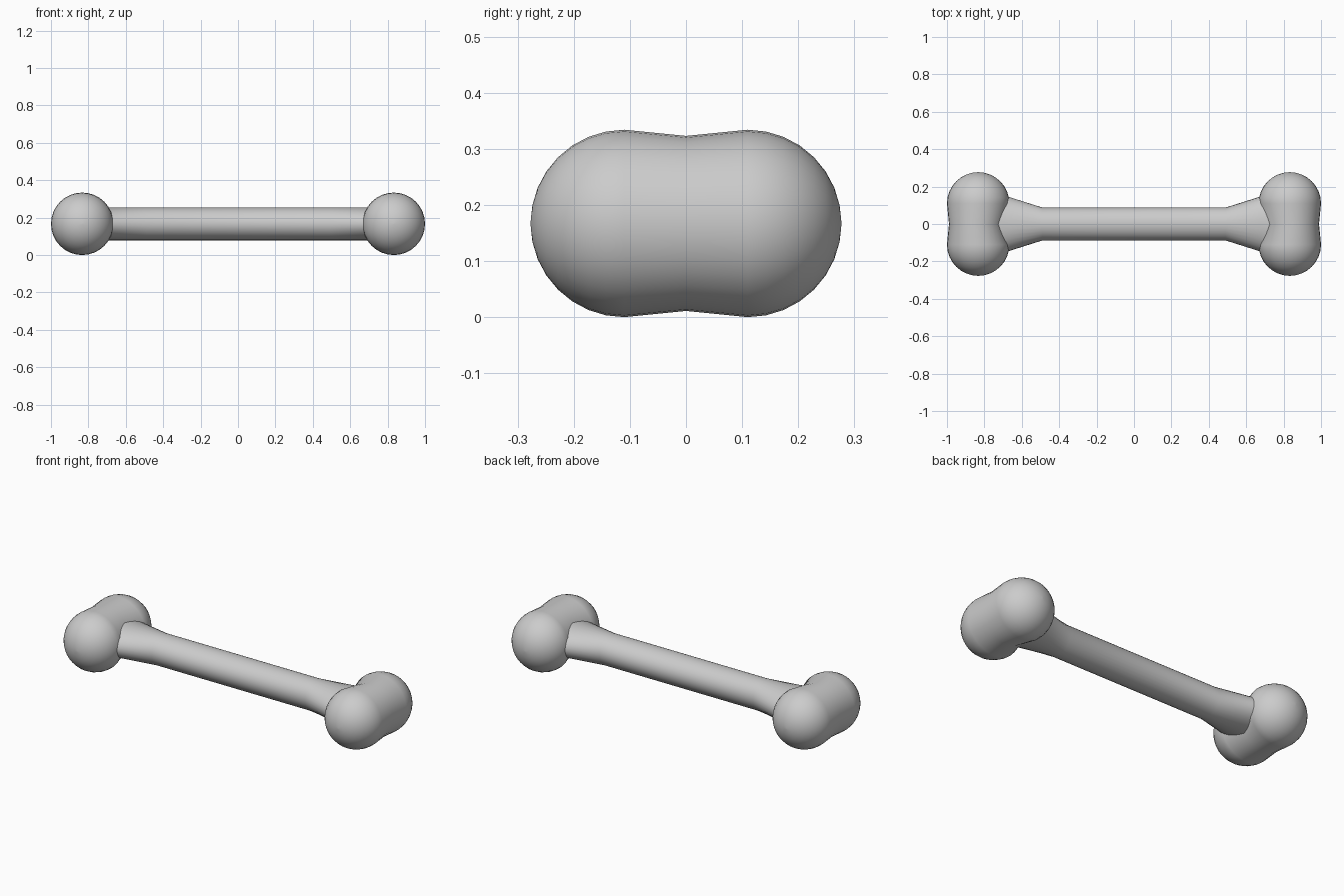
import bpy, bmesh
from math import sin, cos, pi, radians

cube = bpy.data.objects.get("Cube")
if cube:
    bpy.data.objects.remove(cube)

RADIUS = 0.167      # knob radius, also the height of the bone's axis
KNOB_X = 0.833
LOBE_Y = 0.11

grey = bpy.data.materials.new("bone grey")
grey.use_nodes = True
colour = (0.6, 0.6, 0.6, 1)
grey.diffuse_color = colour
grey.node_tree.nodes["Principled BSDF"].inputs["Base Color"].default_value = colour


def loft(name, rings, segments=32):
    """Skin a list of closed vertex rings and cap both ends."""
    bm = bmesh.new()
    loops = [[bm.verts.new(p) for p in ring] for ring in rings]
    for a, b in zip(loops, loops[1:]):
        for i in range(segments):
            j = (i + 1) % segments
            bm.faces.new((a[i], a[j], b[j], b[i]))
    bm.faces.new(loops[0])
    bm.faces.new(loops[-1])
    bmesh.ops.recalc_face_normals(bm, faces=bm.faces)
    mesh = bpy.data.meshes.new(name)
    bm.to_mesh(mesh)
    bm.free()
    mesh.materials.append(grey)
    obj = bpy.data.objects.new(name, mesh)
    bpy.context.collection.objects.link(obj)
    bpy.ops.object.select_all(action="DESELECT")
    obj.select_set(True)
    bpy.context.view_layer.objects.active = obj
    bpy.ops.object.shade_smooth_by_angle(angle=radians(40))
    return obj


def angles(segments=32):
    return [2 * pi * i / segments for i in range(segments)]


def knob(name, side):
    """Two round lobes joined by a slightly pinched waist."""
    lobe = [(LOBE_Y + RADIUS * sin(t), RADIUS * cos(t), RADIUS * cos(t), 0)
            for t in [radians(11.25 * k) for k in range(8)] + [radians(89)]]
    # stations: y, x radius, z radius, outward shift
    stations = [(-y, rx, rz, s) for y, rx, rz, s in reversed(lobe)]
    stations += [(0, 0.144, 0.156, 0.012)] + lobe
    loft(name, [[(side * (KNOB_X + s + rx * cos(a)), y, RADIUS + rz * sin(a))
                 for a in angles()] for y, rx, rz, s in stations])


knob("left_knob", 1)
knob("right_knob", -1)

# Shaft that widens sideways into the knobs
shaft = [(0.49, 0.088), (0.67, 0.145), (0.74, 0.165)]
stations = [(-x, w) for x, w in reversed(shaft)] + shaft
loft("shaft", [[(x, w * cos(a), RADIUS + 0.088 * sin(a)) for a in angles()]
               for x, w in stations])
